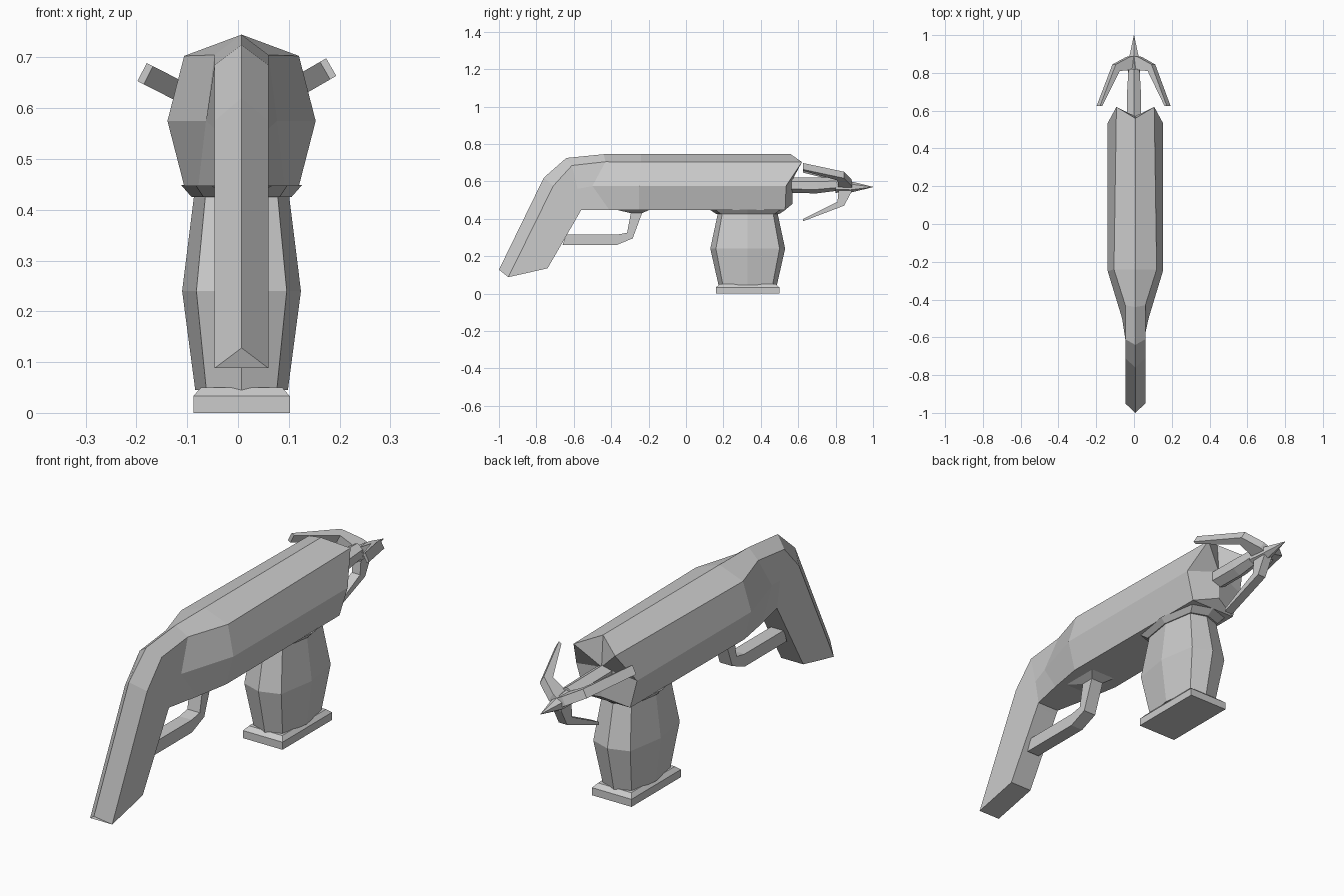
import bpy, bmesh
from math import cos, sin, radians, pi
from mathutils import Vector

if "Cube" in bpy.data.objects:
    bpy.data.objects.remove(bpy.data.objects["Cube"])

CX = 0.007  # centre plane of the gun body


def finish(name, bm):
    bmesh.ops.remove_doubles(bm, verts=bm.verts, dist=0.0005)
    bmesh.ops.recalc_face_normals(bm, faces=bm.faces)
    me = bpy.data.meshes.new(name)
    bm.to_mesh(me)
    bm.free()
    ob = bpy.data.objects.new(name, me)
    bpy.context.collection.objects.link(ob)
    return ob


def loft(name, rings, start=True, end=True, keep=False):
    """Skin a list of equally sized point rings."""
    bm = bmesh.new()
    rows = [[bm.verts.new(p) for p in r] for r in rings]
    n = len(rows[0])
    for a, b in zip(rows, rows[1:]):
        for i in range(n):
            j = (i + 1) % n
            bm.faces.new((a[i], a[j], b[j], b[i]))
    if start:
        bm.faces.new(rows[0])
    if end:
        bm.faces.new(rows[-1])
    return (bm, rows) if keep else finish(name, bm)


def section(ridge, *side):
    """Mirrored ring: ridge (y, z), then (half width, y, z) down the side."""
    return ([(CX, *ridge)] + [(CX + w, y, z) for w, y, z in side]
            + [(CX - w, y, z) for w, y, z in reversed(side)])


# Body and grip, lofted from muzzle to butt
G = 0.053
bm, rows = loft("body", [
    section((.56, .745), (.10, .62, .703), (.146, .535, .575), (.11, .53, .447)),
    section((-.24, .745), (.113, -.24, .703), (.146, -.25, .575), (.113, -.25, .447)),
    section((-.44, .745), (G, -.43, .705), (.07, -.50, .575), (.085, -.41, .447)),
    section((-.64, .725), (G, -.61, .685), (G, -.58, .56), (G, -.56, .447)),
    section((-.76, .62), (G, -.71, .575), (G, -.63, .49), (G, -.57, .43)),
    section((-1.0, .128), (G, -.95, .088), (G, -.85, .11), (G, -.74, .135)),
], start=False, keep=True)
# Muzzle face with a raised centre line
c1 = bm.verts.new((CX, .57, .61))
c2 = bm.verts.new((CX, .57, .48))
r = rows[0]
for a, b, c in ((r[0], r[1], r[2]), (r[0], r[6], r[5])):
    bm.faces.new((a, b, c1))
    bm.faces.new((b, c, c1))
bm.faces.new((r[2], r[3], c2, c1))
bm.faces.new((r[5], r[4], c2, c1))
bm.faces.new((r[3], r[4], c2))
finish("body_and_grip", bm)


def box_ring(hx, y0, y1, z):
    return [(CX - hx, y0, z), (CX + hx, y0, z), (CX + hx, y1, z), (CX - hx, y1, z)]


# Canister: eight-sided and bulging in the middle
def oct_ring(s, z, hx=.117, hy=.2):
    quarter = [(0, -1), (.76, -.85), (1, 0), (.76, .85), (0, 1), (-.76, .85), (-1, 0), (-.76, -.85)]
    return [(CX + x * hx * s, .33 + y * hy * s, z) for x, y in quarter]


loft("canister", [oct_ring(.78, .045), oct_ring(1, .24), oct_ring(.8, .428)])
loft("canister_collar", [oct_ring(.84, .425), oct_ring(1.02, .449)])
loft("canister_foot", [box_ring(.095, .16, .5, 0), box_ring(.095, .16, .5, .033),
                       box_ring(.08, .18, .48, .05)])

# Trigger guard: square bar below the body
guard = [((-.66, .26), (-.64, .315)), ((-.37, .26), (-.37, .315)),
         ((-.285, .295), (-.315, .325)), ((-.235, .43), (-.295, .43)),
         ((-.19, .45), (-.38, .45))]
widths = [.03, .03, .03, .03, .065]
loft("trigger_guard", [[(CX - w, *o), (CX + w, *o), (CX + w, *i), (CX - w, *i)]
                       for (o, i), w in zip(guard, widths)])


# Grapple shaft and point
def hex_ring(rad, y, z):
    return [(rad * cos(k * pi / 3 + pi / 6), y, z + rad * sin(k * pi / 3 + pi / 6))
            for k in range(6)]


loft("grapple_shaft", [hex_ring(.042, .5, .58), hex_ring(.042, .7, .578), hex_ring(.034, .82, .585)])
loft("grapple_point", [hex_ring(.036, .8, .575), hex_ring(.03, .88, .57), hex_ring(.0008, 1, .57)])

# Three swept-back hooks; profile pairs are (radius, y) on outer and inner sides
hook = [((0, .89), (0, .81)), ((.035, .885), (.035, .815)),
        ((.118, .845), (.095, .81)), ((.212, .625), (.198, .625))]
for k, (ang, scale) in enumerate(((30, 1), (153, 1), (270, .89))):
    d = Vector((cos(radians(ang)), 0, sin(radians(ang))))
    t = Vector((-d.z, 0, d.x)) * .02
    rings = []
    for pair in hook:
        o, i = (Vector((0, y, .575)) + d * rad * scale for rad, y in pair)
        rings.append([o - t, o + t, i + t, i - t])
    loft(f"hook_{k + 1}", rings)
